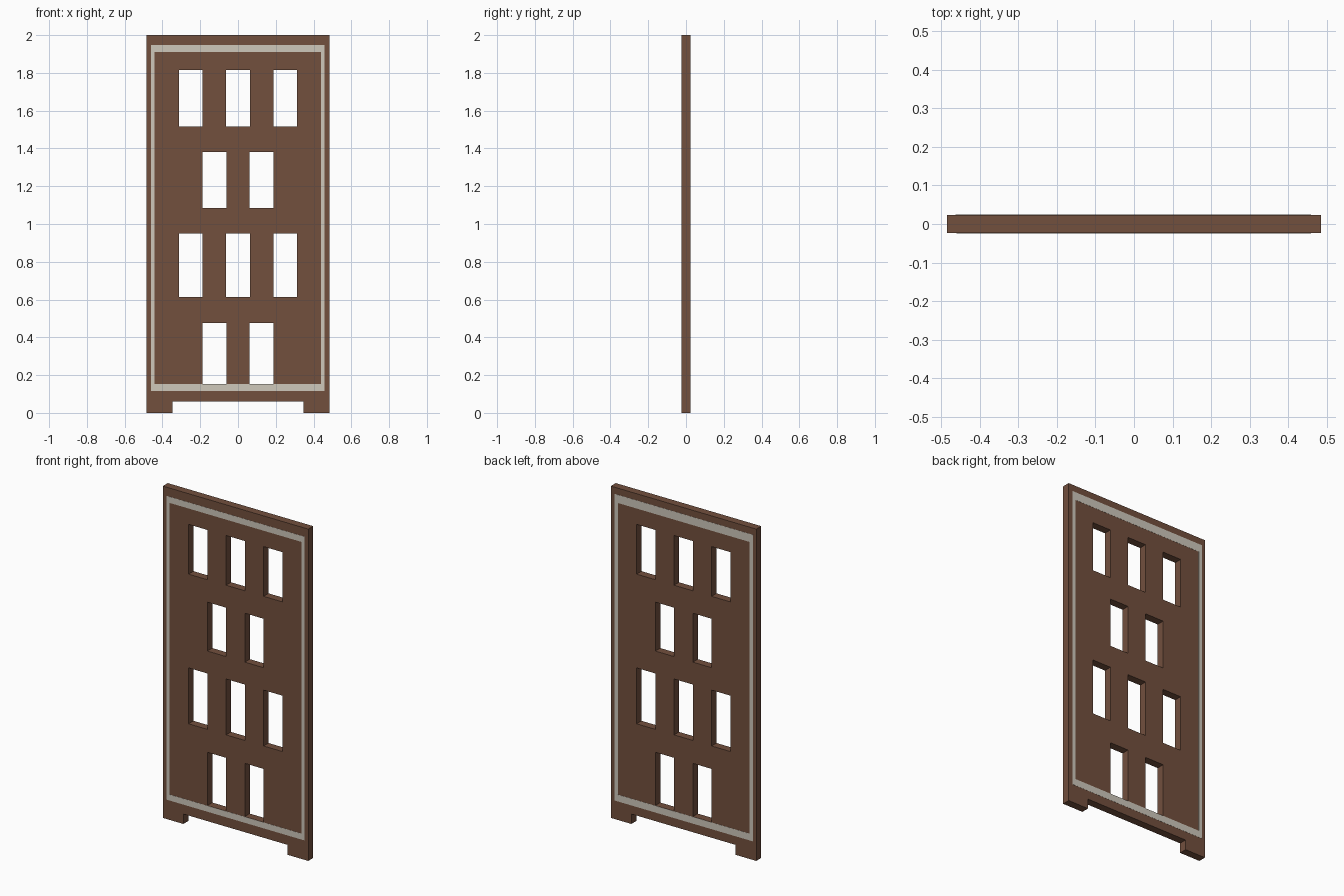
import bpy
import math

if "Cube" in bpy.data.objects:
    bpy.data.objects.remove(bpy.data.objects["Cube"])

HALF = 0.0235   # half thickness of the panel
INLAY = 0.0008  # half thickness of the painted border


def material(name, color):
    m = bpy.data.materials.new(name)
    m.diffuse_color = (*color, 1)
    m.use_nodes = True
    m.node_tree.nodes["Principled BSDF"].inputs["Base Color"].default_value = m.diffuse_color
    return m


def rect(x0, x1, z0, z1):
    return [(x0, z0), (x1, z0), (x1, z1), (x0, z1)]


def plate(name, loops, half, y, mat):
    """Upright filled outline; loops after the first become holes."""
    curve = bpy.data.curves.new(name, 'CURVE')
    curve.dimensions = '2D'
    curve.fill_mode = 'BOTH'
    curve.extrude = half
    for pts in loops:
        s = curve.splines.new('POLY')
        s.points.add(len(pts) - 1)
        for p, (x, z) in zip(s.points, pts):
            p.co = (x, z, 0, 1)
        s.use_cyclic_u = True
    ob = bpy.data.objects.new(name, curve)
    bpy.context.collection.objects.link(ob)
    ob.rotation_euler.x = math.pi / 2
    ob.location.y = y
    bpy.ops.object.select_all(action='DESELECT')
    ob.select_set(True)
    bpy.context.view_layer.objects.active = ob
    bpy.ops.object.convert(target='MESH')
    bpy.ops.object.transform_apply(location=True, rotation=True, scale=True)
    ob = bpy.context.object
    ob.data.materials.clear()
    ob.data.materials.append(mat)
    for poly in ob.data.polygons:
        poly.use_smooth = False
    return ob


brown = material("brown", (0.17, 0.08, 0.048))
cream = material("cream", (0.62, 0.58, 0.50))

# Panel outline with two feet
outline = [(-0.485, 0), (-0.348, 0), (-0.348, 0.06), (0.348, 0.06),
           (0.348, 0), (0.485, 0), (0.485, 2), (-0.485, 2)]

# Staggered rows of windows: bottom, top, centre positions
three, two = (-0.25, 0, 0.25), (-0.125, 0.125)
rows = [(1.515, 1.815, three), (1.085, 1.38, two),
        (0.613, 0.95, three), (0.154, 0.475, two)]
windows = [rect(c - 0.063, c + 0.063, z0, z1)
           for z0, z1, centres in rows for c in centres]
plate("panel", [outline] + windows, HALF, 0, brown)

# Painted borders on the front and back faces
plate("front_border", [rect(-0.46, 0.459, 0.117, 1.948),
                       rect(-0.441, 0.439, 0.153, 1.911)],
      INLAY, -HALF, cream)
plate("back_border", [rect(-0.463, 0.459, 0.112, 1.96),
                      rect(-0.441, 0.437, 0.153, 1.911)],
      INLAY, HALF, cream)
